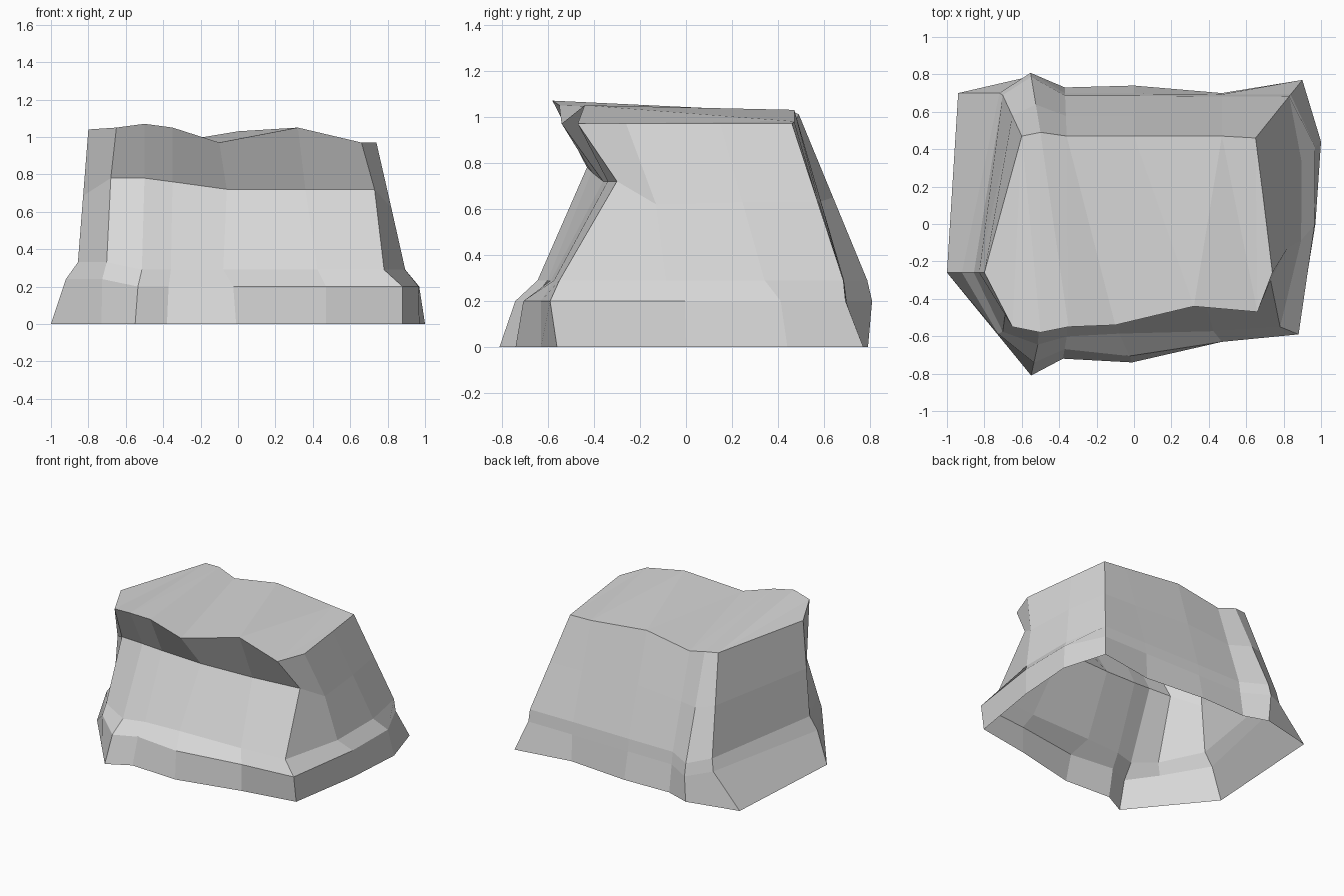
import bpy
import bmesh
from mathutils import Vector

default_cube = bpy.data.objects.get("Cube")
if default_cube:
    bpy.data.objects.remove(default_cube, do_unlink=True)


def grey_stone():
    material = bpy.data.materials.new("grey stone")
    material.use_nodes = True
    colour = (0.69, 0.69, 0.69, 1.0)
    material.diffuse_color = colour
    shader = next(n for n in material.node_tree.nodes if n.type == "BSDF_PRINCIPLED")
    shader.inputs["Base Color"].default_value = colour
    return material


def rib(foot, rim, ledge, shoulder, waist=None, swell=0):
    """One rib of the rock from the ground to the rim.

    ledge and shoulder say how far the rib has leaned from foot to rim
    at the two low steps, and swell pushes those steps along y;
    waist is the bend in the upper wall, if there is one.
    """
    foot, rim = Vector((*foot, 0)), Vector(rim)
    lift = 0.04 if foot.x < -0.6 else 0
    steps = []
    for lean, height in ((ledge, 0.2), (shoulder, 0.29)):
        step = foot.lerp(rim, lean)
        step.y += swell
        step.z = height + lift
        steps.append(step)
    middle = Vector(waist) if waist else steps[1].lerp(rim, 0.5)
    return [foot, *steps, middle, rim]


# Undercut front face, running towards +x
front = [
    rib((-.73, -.59), (-.65, -.55, 1.05), .05, .35, (-.68, -.42, .78)),
    rib((-.55, -.81), (-.5, -.58, 1.07), .3, .72, (-.5, -.43, .78)),
    rib((-.38, -.72), (-.35, -.55, 1.05), .3, .7, (-.35, -.41, .76)),
    rib((-.01, -.74), (-.1, -.54, .97), .17, .77, (-.06, -.36, .72)),
    rib((.47, -.63), (.32, -.44, 1.05), 0, .3, (.36, -.34, .72)),
    rib((.88, -.56), (.66, -.47, .97), 0, .45, (.73, -.3, .72), -.03),
]

# Sloping left flank
left_flank = [
    rib((.97, 0), (.74, -.26, .97), .02, .33, (.82, -.13, .62)),
    rib((1, .44), (.69, .15, .97), .1, .34),
]

# Back face, running towards -x
back = [
    rib((.9, .77), (.65, .46, .97), .25, .28),
    rib((.47, .7), (.47, .47, .98), .03, .08),
    rib((0, .74), (0, .47, 1.03), .16, .2),
    rib((-.37, .73), (-.36, .47, .97), .12, .17),
    rib((-.55, .79), (-.5, .49, 1.01), -.06, .01),
    rib((-.94, .7), (-.6, .47, 1.02), .65, .7, swell=.15),
]

# Steep right flank
right_flank = [rib((-1, -.26), (-.8, -.26, 1.04), .4, .72)]

ribs = front + left_flank + back + right_flank
bm = bmesh.new()
rows = [[bm.verts.new(point) for point in points] for points in ribs]

# Walls between neighbouring ribs, open underneath
for index, here in enumerate(rows):
    after = rows[(index + 1) % len(rows)]
    for step in range(len(here) - 1):
        bm.faces.new((here[step], after[step], after[step + 1], here[step + 1]))

# Top strips from the front rim to the back rim, each split along its valley
rim = [row[-1] for row in rows]
front_rim = rim[:len(front)]
back_start = len(front) + len(left_flank)
back_rim = rim[back_start:back_start + len(back)][::-1]
for i in range(len(front) - 1):
    bm.faces.new((front_rim[i], front_rim[i + 1], back_rim[i]))
    bm.faces.new((front_rim[i + 1], back_rim[i + 1], back_rim[i]))

# Top pieces over the two flanks
bm.faces.new(rim[len(front) - 1:back_start + 1])
bm.faces.new((rim[-2], rim[-1], rim[0]))

mesh = bpy.data.meshes.new("rock")
bm.to_mesh(mesh)
bm.free()
mesh.materials.append(grey_stone())
rock = bpy.data.objects.new("rock", mesh)
bpy.context.scene.collection.objects.link(rock)
